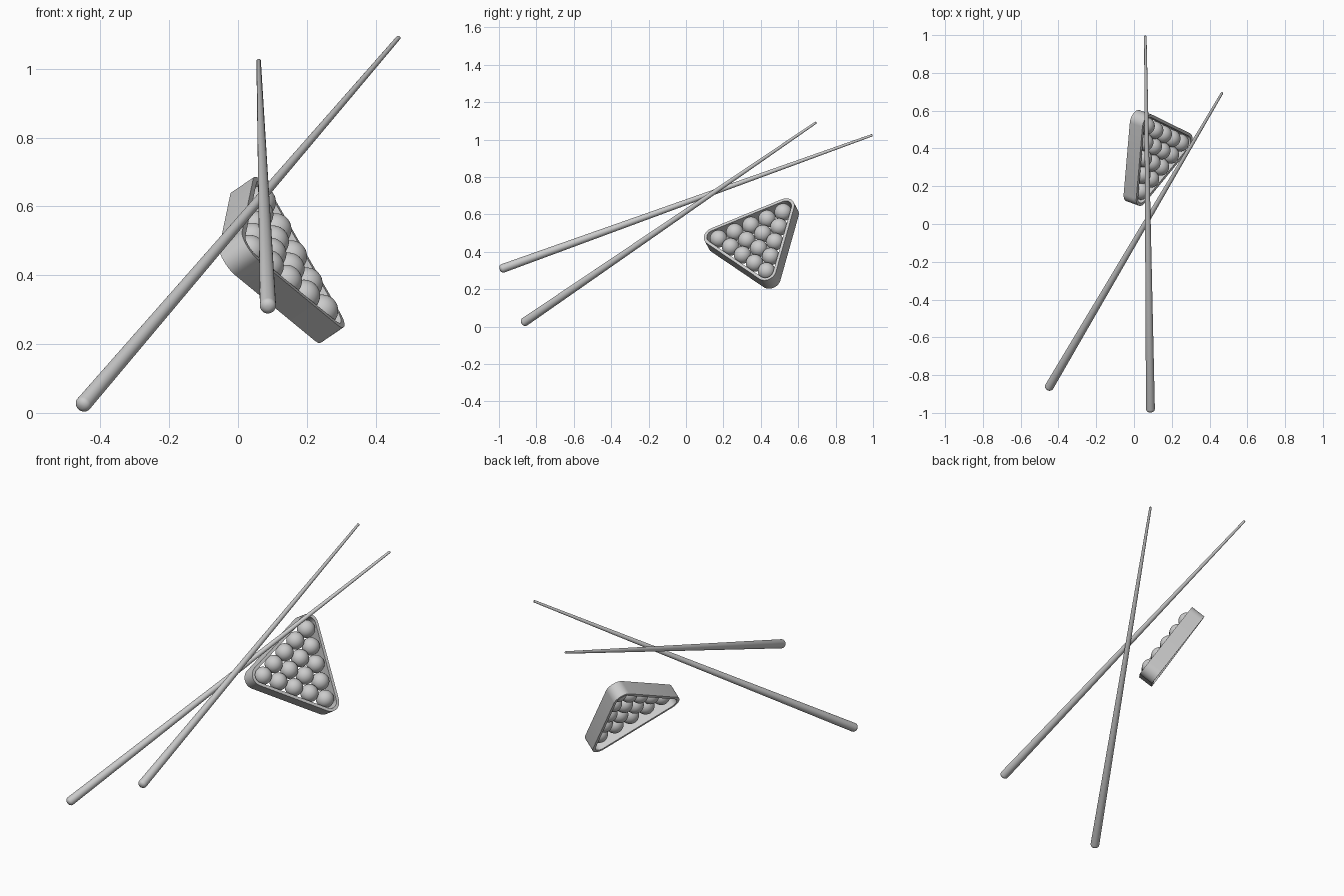
import bpy, bmesh, math
from mathutils import Vector, Matrix

if "Cube" in bpy.data.objects:
    bpy.data.objects.remove(bpy.data.objects["Cube"])


def finish(bm, name, matrix, angle=40):
    bmesh.ops.recalc_face_normals(bm, faces=bm.faces[:])
    mesh = bpy.data.meshes.new(name)
    bm.to_mesh(mesh)
    bm.free()
    obj = bpy.data.objects.new(name, mesh)
    bpy.context.collection.objects.link(obj)
    obj.matrix_world = matrix
    bpy.ops.object.select_all(action='DESELECT')
    bpy.context.view_layer.objects.active = obj
    obj.select_set(True)
    bpy.ops.object.shade_smooth_by_angle(angle=math.radians(angle))
    return obj


# Cue: tapered stick with a rounded butt, turned about its own axis
def cue(name, butt, tip):
    axis = Vector(tip) - Vector(butt)
    length, r0, r1 = axis.length, 0.0235, 0.0065
    profile = [(r0 * math.sin(a), -0.8 * r0 * math.cos(a))
               for a in (math.radians(d) for d in range(15, 91, 15))]
    profile += [(r1, length), (r1 * 0.7, length + 0.004)]
    bm = bmesh.new()
    n = 32
    rings = [[bm.verts.new((r * math.cos(2 * math.pi * i / n), r * math.sin(2 * math.pi * i / n), z))
              for i in range(n)] for r, z in profile]
    for a, b in zip(rings, rings[1:]):
        for i in range(n):
            bm.faces.new((a[i], a[(i + 1) % n], b[(i + 1) % n], b[i]))
    bm.faces.new(rings[0][::-1])
    bm.faces.new(rings[-1])
    turn = axis.to_track_quat('Z', 'Y').to_matrix().to_4x4()
    finish(bm, name, Matrix.Translation(butt) @ turn)


cue("cue_left", (-0.449, -0.862, 0.026), (0.466, 0.693, 1.09))
cue("cue_right", (0.087, -0.979, 0.312), (0.060, 0.993, 1.023))

# Tilted frame shared by the rack and the balls
normal = Vector((0.793, -0.289, 0.537)).normalized()
down = Vector((0.605, 0.258, -0.754))
down = (down - normal * down.dot(normal)).normalized()
side = normal.cross(down)
frame = Matrix((down, side, normal)).transposed().to_4x4()
frame = Matrix.Translation((0.114, 0.375, 0.460)) @ frame


# Rack: open triangular band with rounded corners
def rounded_triangle(q, r, steps=10):
    pts = []
    for k in range(3):
        mid = 2 * math.pi * k / 3
        for i in range(steps + 1):
            a = mid + math.radians(-60 + 120 * i / steps)
            pts.append((q * math.cos(mid) + r * math.cos(a), q * math.sin(mid) + r * math.sin(a)))
    return pts


corner, radius, wall, low, high = 0.237, 0.055, 0.016, -0.06, 0.024
outer, inner = rounded_triangle(corner, radius), rounded_triangle(corner, radius - wall)
bm = bmesh.new()
loops = [[bm.verts.new((x, y, z)) for x, y in pts]
         for pts, z in ((outer, low), (outer, high), (inner, high), (inner, low))]
count = len(outer)
for k in range(4):
    a, b = loops[k], loops[(k + 1) % 4]
    for i in range(count):
        bm.faces.new((a[i], a[(i + 1) % count], b[(i + 1) % count], b[i]))
finish(bm, "triangle_rack", frame)

# Fifteen balls in five rows, apex towards the lowest corner
step = 0.0935
for row in range(5):
    for col in range(row + 1):
        x = step * 4 / math.sqrt(3) - row * step * math.sqrt(3) / 2
        y = (col - row / 2) * step
        bm = bmesh.new()
        bmesh.ops.create_uvsphere(bm, u_segments=32, v_segments=16, radius=step / 2)
        finish(bm, f"ball_{row + 1}_{col + 1}", frame @ Matrix.Translation((x, y, 0)), 60)
